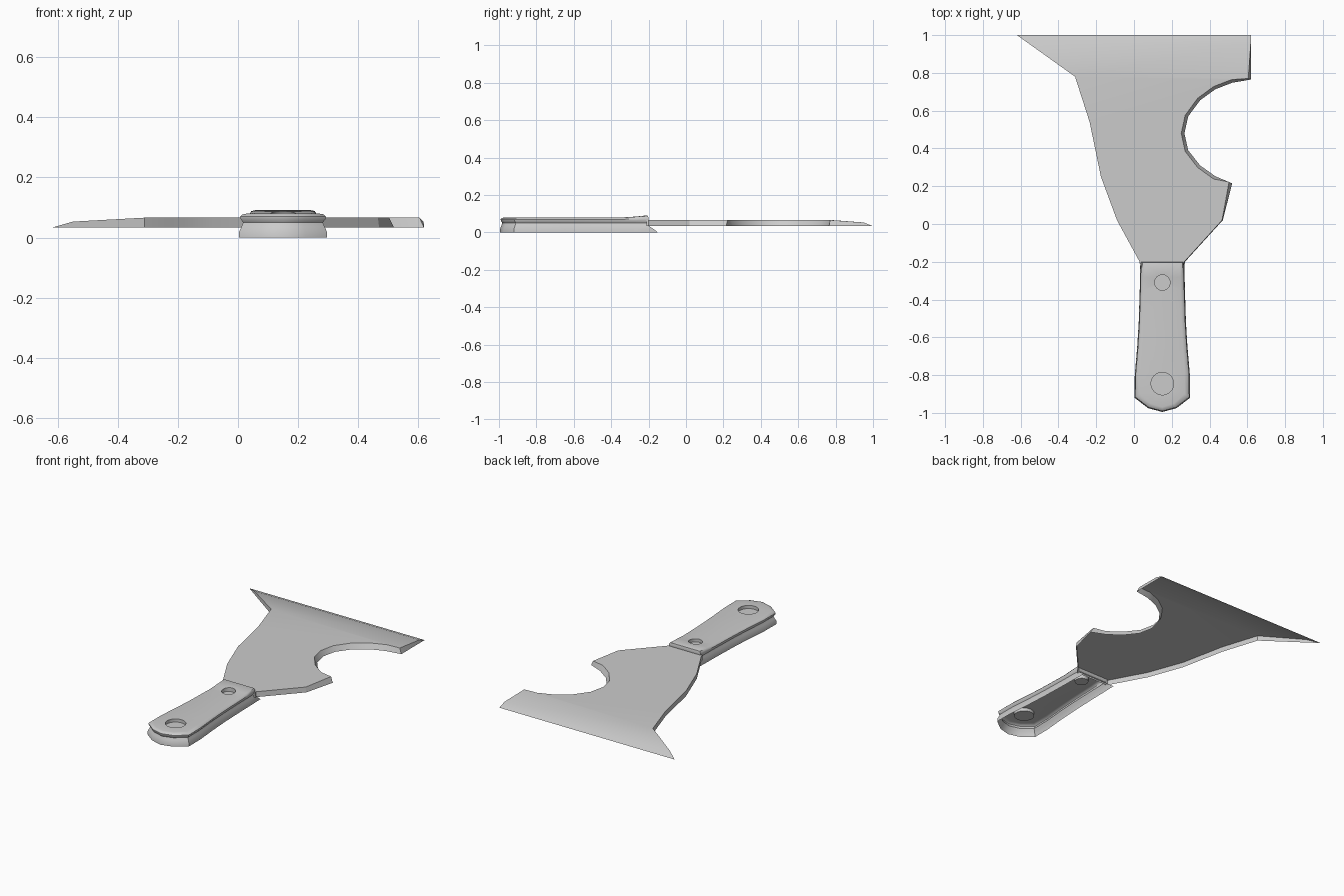
import bpy, bmesh, math
from mathutils import Vector

if "Cube" in bpy.data.objects:
    bpy.data.objects.remove(bpy.data.objects["Cube"])


def finish(bm, name, angle):
    """Turn a bmesh shell into an object with outward normals and smooth shading."""
    bmesh.ops.remove_doubles(bm, verts=bm.verts, dist=1e-5)
    bmesh.ops.recalc_face_normals(bm, faces=bm.faces)
    if sum(f.normal.z * f.calc_area() for f in bm.faces) < 0:
        bmesh.ops.reverse_faces(bm, faces=bm.faces)
    me = bpy.data.meshes.new(name)
    bm.to_mesh(me)
    bm.free()
    ob = bpy.data.objects.new(name, me)
    bpy.context.collection.objects.link(ob)
    bpy.ops.object.select_all(action='DESELECT')
    ob.select_set(True)
    bpy.context.view_layer.objects.active = ob
    bpy.ops.object.shade_smooth_by_angle(angle=math.radians(angle))


def ring(bm, pts):
    return [bm.verts.new(p) for p in pts]


def bridge(bm, a, b, closed=True):
    n = len(a)
    for i in range(n if closed else n - 1):
        j = (i + 1) % n
        bm.faces.new((a[i], a[j], b[j], b[i]))


# Blade: open-bottomed plate with a notch on one side and a ground front edge
BOTTOM, TOP = 0.033, 0.066
notch = [(0.61, 0.765), (0.52, 0.748), (0.43, 0.713), (0.35, 0.655), (0.287, 0.57),
         (0.267, 0.48), (0.287, 0.39), (0.35, 0.31), (0.43, 0.253)]
left = [(0.03, -0.21), (0.03, -0.2), (-0.09, 0.02), (-0.175, 0.25),
        (-0.235, 0.54), (-0.312, 0.78)]
lower, upper = [], []


def pair(x, y, tx, ty, tz=TOP):
    lower.append((x, y, BOTTOM))
    upper.append((tx, ty, tz))


pair(0.62, 0.95, 0.618, 0.95, 0.053)
pair(0.62, 0.765, 0.605, 0.77)
for x, y in notch[1:]:
    d = (Vector((x, y)) - Vector((0.55, 0.48))).normalized() * 0.017
    pair(x, y, x + d.x, y + d.y)
pair(0.52, 0.215, 0.503, 0.222)
pair(0.47, 0.02, 0.466, 0.02)
pair(0.27, -0.2, 0.266, -0.2)
pair(0.27, -0.21, 0.266, -0.21)
for x, y in left:
    pair(x, y, x, y)
pair(-0.55, 0.95, -0.55, 0.95, 0.053)

bm = bmesh.new()
lo, up = ring(bm, lower), ring(bm, upper)
bridge(bm, lo, up, closed=False)
bm.faces.new(up[1:-1])
bm.faces.new((up[-2], up[1], up[0], up[-1]))
tip_r, tip_l = ring(bm, [(0.62, 1, BOTTOM), (-0.62, 1, BOTTOM)])
bm.faces.new((up[-1], up[0], tip_r, tip_l))
bm.faces.new((tip_r, up[0], lo[0]))
bm.faces.new((tip_l, lo[-1], up[-1]))
finish(bm, "blade", 25)

# Handle: hollow grip, waisted side wall, two round recesses in the top
CX = 0.15
half = [(0.0, -0.995), (0.075, -0.975), (0.147, -0.92), (0.146, -0.8), (0.133, -0.65),
        (0.125, -0.52), (0.119, -0.33), (0.118, -0.26), (0.115, -0.2)]
outline = half + [(-x, y) for x, y in reversed(half[1:])]


def lift(y):
    """Raised lip where the grip meets the blade."""
    return 0.011 * max(0.0, min(1.0, (y + 0.32) / 0.11))


def section(z, inset, front=-0.2, rise=0.0):
    pts = []
    for x, y in outline:
        nx = x * (1 - inset / 0.135)
        ny = front if y > -0.21 else -0.6 + (y + 0.6) * (1 - inset / 0.4)
        pts.append((CX + nx, ny, z + rise * lift(ny)))
    return pts


bm = bmesh.new()
levels = [(0.0, 0.0, -0.15, 0), (0.02, 0.001, -0.176, 0), (0.036, 0.008, -0.2, 0),
          (0.05, 0.013, -0.21, 0), (0.062, 0.005, -0.2, 0), (0.07, 0.004, -0.2, 0.6),
          (0.077, 0.011, -0.203, 1), (0.08, 0.026, -0.208, 1)]
rings = [ring(bm, section(*lv)) for lv in levels]
for a, b in zip(rings, rings[1:]):
    bridge(bm, a, b)

top = rings[-1]
edges = [bm.edges.get((top[i], top[i - 1])) for i in range(len(top))]
for cy, r, floor in ((-0.31, 0.041, 0.06), (-0.845, 0.06, 0.06)):
    circle = [(CX + r * math.cos(t * math.tau / 24), cy + r * math.sin(t * math.tau / 24))
              for t in range(24)]
    rim = ring(bm, [(x, y, 0.08 + lift(y)) for x, y in circle])
    base = ring(bm, [(x, y, floor) for x, y in circle])
    bridge(bm, base, rim)
    bm.faces.new(base)
    edges += [bm.edges.get((rim[i], rim[i - 1])) for i in range(24)]
bmesh.ops.triangle_fill(bm, edges=edges, use_beauty=True, normal=(0, 0, 1))
finish(bm, "handle", 40)
